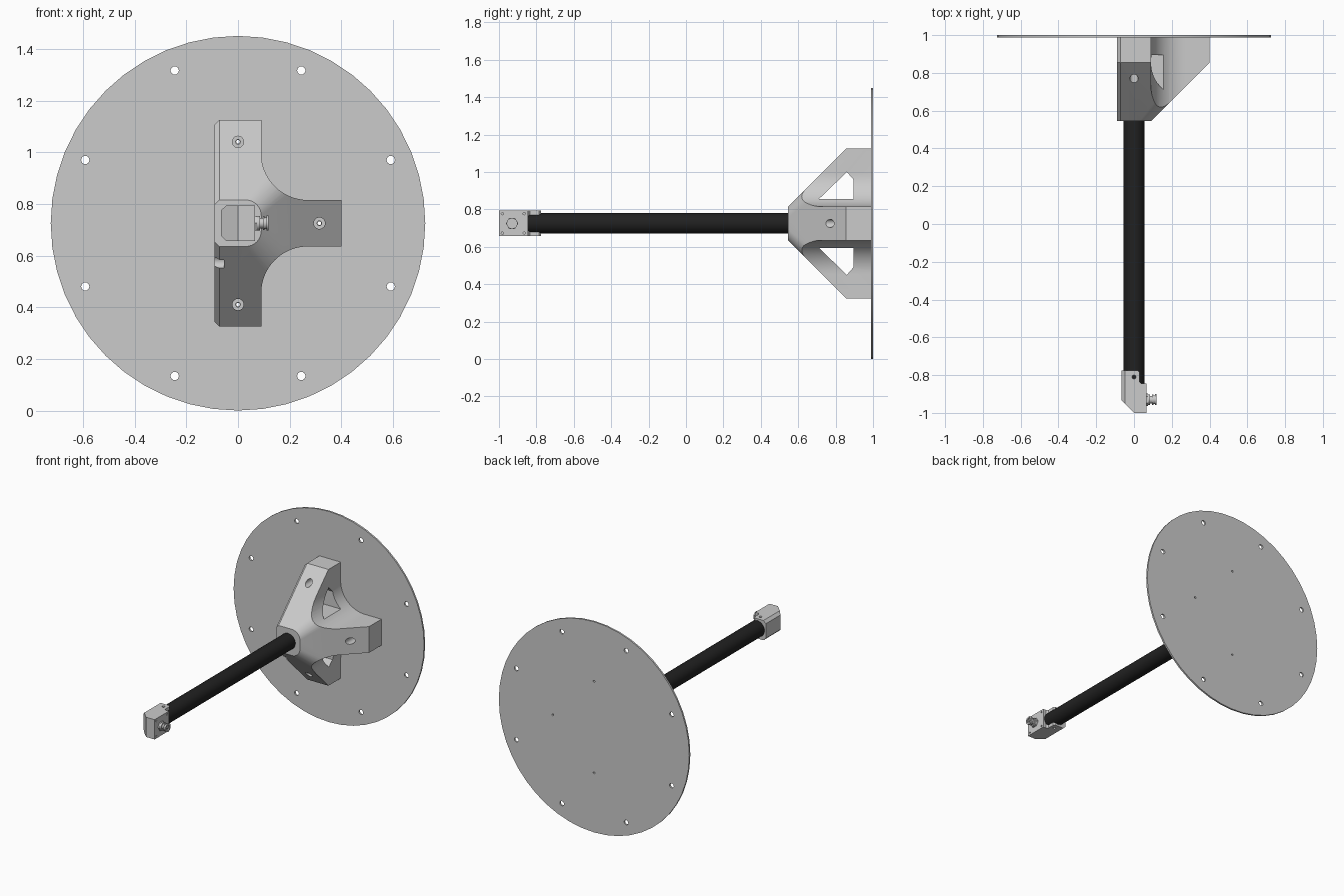
import bpy, bmesh
from math import cos, sin, pi, radians

if "Cube" in bpy.data.objects:
    bpy.data.objects.remove(bpy.data.objects["Cube"])

CZ = 0.725  # height of the tube axis


def finish(name, bm, color=None):
    bmesh.ops.recalc_face_normals(bm, faces=bm.faces)
    me = bpy.data.meshes.new(name)
    bm.to_mesh(me)
    bm.free()
    ob = bpy.data.objects.new(name, me)
    bpy.context.collection.objects.link(ob)
    if color:
        mat = bpy.data.materials.new(name + "_mat")
        mat.diffuse_color = color
        mat.use_nodes = True
        mat.node_tree.nodes["Principled BSDF"].inputs["Base Color"].default_value = mat.diffuse_color
        me.materials.append(mat)
    return ob


def prism(name, pts, axis, lo, hi, color=None):
    """Extrude a 2D profile along an axis; z values are relative to the tube axis."""
    place = {'x': lambda u, v, w: (w, u, CZ + v),
             'y': lambda u, v, w: (u, w, CZ + v),
             'z': lambda u, v, w: (u, v, CZ + w)}[axis]
    bm = bmesh.new()
    a = [bm.verts.new(place(u, v, lo)) for u, v in pts]
    b = [bm.verts.new(place(u, v, hi)) for u, v in pts]
    n = len(pts)
    bm.faces.new(a)
    bm.faces.new(b[::-1])
    for i in range(n):
        bm.faces.new((a[i], a[(i + 1) % n], b[(i + 1) % n], b[i]))
    return finish(name, bm, color)


def arc(cu, cv, r, a0, a1, n):
    return [(cu + r * cos(radians(a0 + (a1 - a0) * i / n)),
             cv + r * sin(radians(a0 + (a1 - a0) * i / n))) for i in range(n + 1)]


def cyl(name, axis, cu, cv, r, lo, hi, n=24, color=None):
    return prism(name, arc(cu, cv, r, 0, 360, n)[:-1], axis, lo, hi, color)


def boolean(ob, cutter, op='DIFFERENCE'):
    mod = ob.modifiers.new("cut", 'BOOLEAN')
    mod.operation, mod.object, mod.solver = op, cutter, 'EXACT'
    bpy.context.view_layer.objects.active = ob
    bpy.ops.object.modifier_apply(modifier=mod.name)
    bpy.data.objects.remove(cutter)


SCREWS = [(0, 0.315), (0, -0.315), (0.315, 0)]

# round back plate with rim holes and screw holes
plate = cyl("back_plate", 'y', 0, 0, 0.725, 0.988, 1.0, 48)
for i in range(8):
    a = radians(22.5 + 45 * i)
    boolean(plate, cyl("c", 'y', 0.64 * cos(a), 0.64 * sin(a), 0.016, 0.9, 1.1, 16))
for u, v in SCREWS:
    boolean(plate, cyl("c", 'y', u, v, 0.007, 0.9, 1.1, 12))

# three-armed bracket: filleted T outline ...
upper = arc(0.27, 0.27, 0.18, 270, 180, 16)
outline = ([(0.4, -0.09), (0.4, 0.09)] + upper + [(0.09, 0.4), (-0.09, 0.4),
           (-0.09, -0.4), (0.09, -0.4)] + [(u, -v) for u, v in reversed(upper)])
bracket = prism("tube_bracket", outline, 'y', 0.5, 0.988)

# ... intersected with a rounded 45 degree pyramid
bm = bmesh.new()
for y, h, r in [(0.545, 0.09, 0.06), (0.855, 0.4, 0.11), (1.05, 0.4, 0.11)]:
    corner = arc(h - r, h - r, r, 0, 90, 8) + [(-0.072, h), (-0.0901, h - 0.018)]
    for u, v in corner:
        for s in (1, -1):
            bm.verts.new((u, y, CZ + s * v))
bmesh.ops.convex_hull(bm, input=bm.verts)
boolean(bracket, finish("c", bm), 'INTERSECT')

# triangular windows through the upper and lower arms
for s in (1, -1):
    win = [(0.71, 0.13), (0.895, 0.13), (0.895, 0.235), (0.86, 0.275)]
    boolean(bracket, prism("c", [(y, s * z) for y, z in win], 'x', -0.2, 0.35))
# counterbored screw holes and the side cable hole
for u, v in SCREWS:
    boolean(bracket, cyl("c", 'y', u, v, 0.022, 0.4, 0.92, 24))
    boolean(bracket, cyl("c", 'y', u, v, 0.009, 0.9, 1.1, 16))
boolean(bracket, cyl("c", 'x', 0.62, -0.15, 0.025, -0.2, -0.055, 20))

# black tube
tube = cyl("tube", 'y', 0, 0, 0.055, -0.86, 0.7, 48, (0.015, 0.015, 0.015, 1))

# end housing
body = [(-0.065, -0.775), (0.018, -0.775), (0.03, -0.787), (0.03, -0.835), (0.04, -0.845),
        (0.065, -0.845), (0.065, -1.0), (0.0, -1.0), (-0.065, -0.935)]
housing = prism("end_housing", body, 'z', -0.068, 0.068)
c = 0.018
section = [(-0.065 + c, -0.068), (0.08, -0.068), (0.08, 0.068), (-0.065 + c, 0.068),
           (-0.0651, 0.068 - c), (-0.0651, -0.068 + c)]
boolean(housing, prism("c", section, 'y', -1.1, -0.7), 'INTERSECT')
boolean(housing, cyl("c", 'y', 0, 0, 0.0545, -0.86, -0.7, 48))
boolean(housing, cyl("c", 'z', 0, -0.81, 0.01, -0.2, 0.2, 16))
for y in (-0.982, -0.865):
    for z in (-0.052, 0.052):
        boolean(housing, cyl("c", 'x', y, z, 0.006, 0.045, 0.1, 12))

# connector on the side of the housing
rings = [(0.06, 0.074, 0.033, 6), (0.07, 0.085, 0.028, 32), (0.08, 0.1, 0.02, 32),
         (0.096, 0.102, 0.027, 32), (0.102, 0.11, 0.023, 32), (0.11, 0.118, 0.029, 32)]
parts = [cyl("connector_ring_%d" % i, 'x', -0.93, 0, r, lo, hi, n)
         for i, (lo, hi, r, n) in enumerate(rings)]
boolean(parts[-1], cyl("c", 'x', -0.93, 0, 0.018, 0.1, 0.13, 24))
parts.append(cyl("connector_pin", 'x', -0.93, 0, 0.007, 0.1, 0.118, 12))

# smooth curved surfaces, keep edges crisp
bpy.ops.object.select_all(action='DESELECT')
for ob in [bracket, tube, housing, plate] + parts:
    ob.select_set(True)
    bpy.context.view_layer.objects.active = ob
bpy.ops.object.shade_smooth_by_angle(angle=radians(25))
